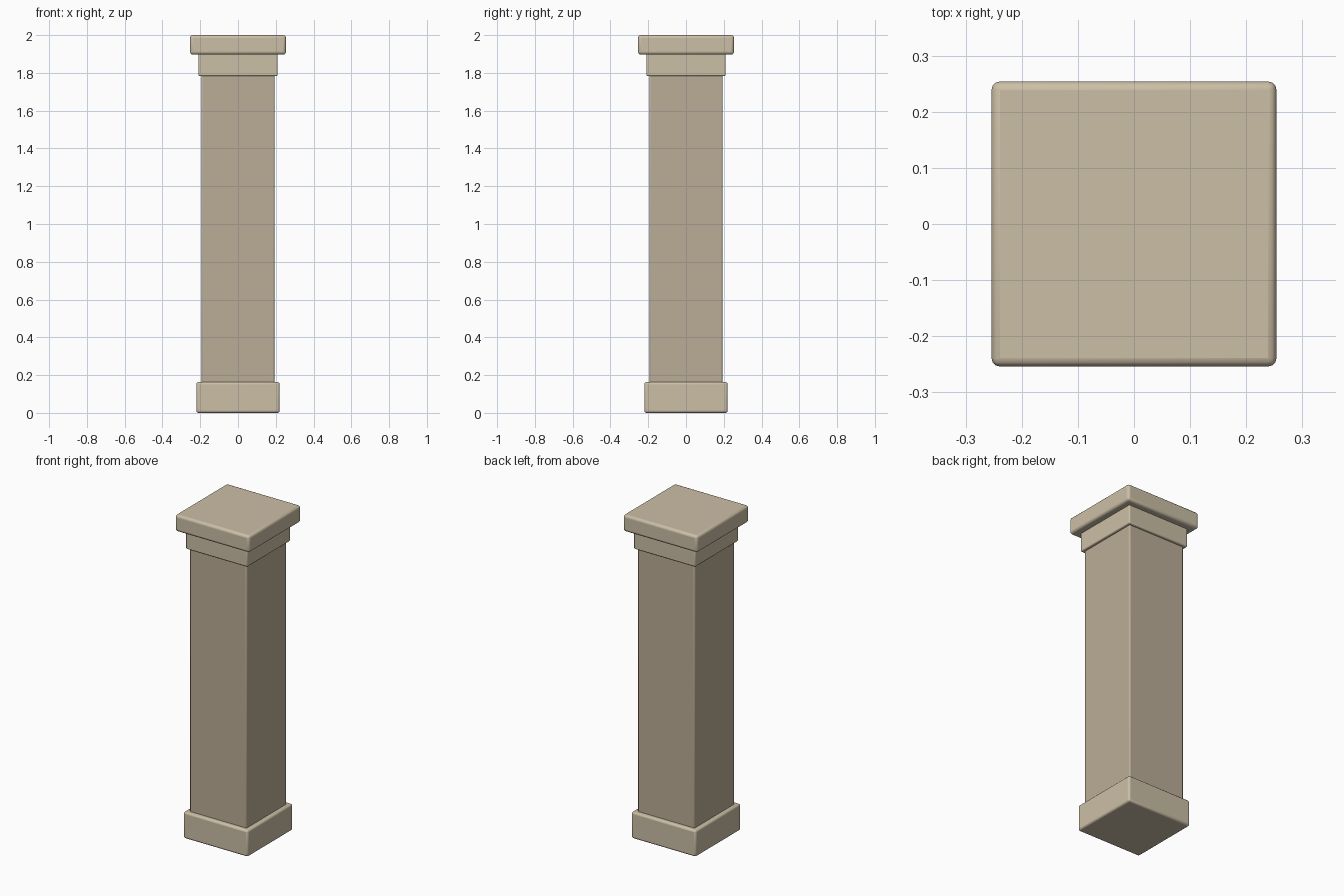
import bpy

if "Cube" in bpy.data.objects:
    bpy.data.objects.remove(bpy.data.objects["Cube"])


def material(name, color):
    m = bpy.data.materials.new(name)
    m.diffuse_color = color
    m.use_nodes = True
    m.node_tree.nodes["Principled BSDF"].inputs["Base Color"].default_value = m.diffuse_color
    return m


light_stone = material("light_stone", (0.60, 0.52, 0.38, 1))
shaft_stone = material("shaft_stone", (0.50, 0.42, 0.31, 1))


def block(name, width, z0, z1, bevel, mat):
    """Square block between two heights with softly rounded edges."""
    bpy.ops.mesh.primitive_cube_add(size=1, location=(0, 0, (z0 + z1) / 2))
    ob = bpy.context.object
    ob.name = name
    ob.scale = (width, width, z1 - z0)
    bpy.ops.object.transform_apply(location=False, rotation=False, scale=True)
    mod = ob.modifiers.new("rounded_edges", "BEVEL")
    mod.width = bevel
    mod.segments = 3
    ob.data.materials.append(mat)
    bpy.ops.object.shade_smooth_by_angle()
    return ob


# Base, shaft, neck and cap, stacked from the ground up
block("base", 0.441, 0.0, 0.163, 0.012, light_stone)
block("shaft", 0.388, 0.15, 1.79, 0.008, shaft_stone)
block("neck", 0.42, 1.783, 1.905, 0.007, light_stone)
block("cap", 0.508, 1.897, 2.0, 0.015, light_stone)
